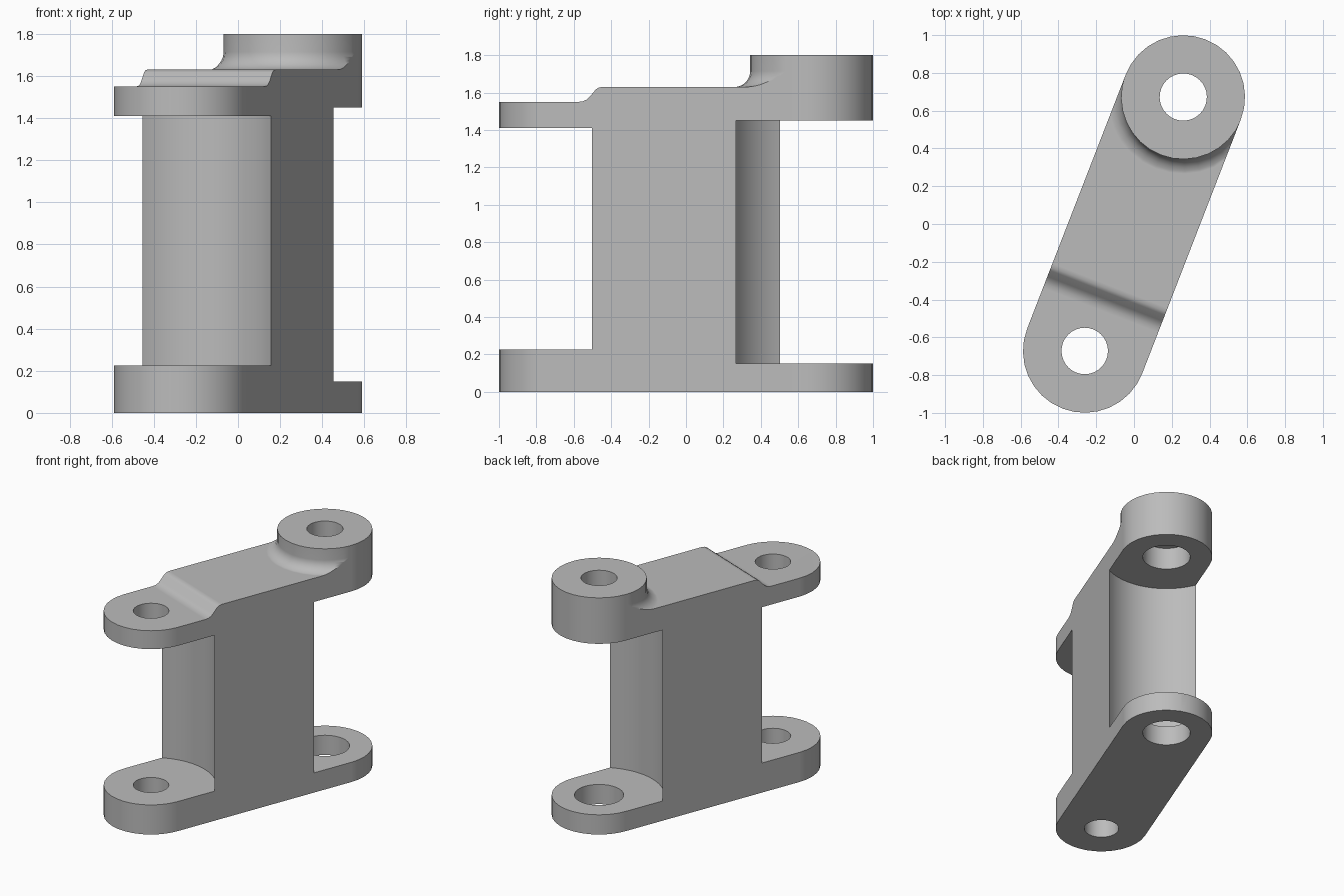
import bpy, bmesh
from math import sin, cos, pi, atan2, radians

cube = bpy.data.objects.get("Cube")
if cube:
    bpy.data.objects.remove(cube, do_unlink=True)

SIDES = 32
R = 0.327          # lug radius and half width of the arm
U = 0.721          # distance from centre to each bore axis
ANGLE = atan2(1.34, 0.52)

steel = bpy.data.materials.new("grey_steel")
steel.use_nodes = True
grey = (0.5, 0.5, 0.5, 1)
steel.diffuse_color = grey
steel.node_tree.nodes["Principled BSDF"].inputs["Base Color"].default_value = grey


def solid(name, rings):
    """Closed solid skinned through a stack of equal point rings."""
    bm = bmesh.new()
    rows = [[bm.verts.new(p) for p in ring] for ring in rings]
    for a, b in zip(rows, rows[1:]):
        for i in range(len(a)):
            j = (i + 1) % len(a)
            bm.faces.new((a[i], a[j], b[j], b[i]))
    bm.faces.new(rows[0][::-1])
    bm.faces.new(rows[-1])
    bmesh.ops.recalc_face_normals(bm, faces=bm.faces)
    mesh = bpy.data.meshes.new(name)
    bm.to_mesh(mesh)
    bm.free()
    mesh.materials.append(steel)
    ob = bpy.data.objects.new(name, mesh)
    bpy.context.collection.objects.link(ob)
    return ob


def lathe(name, u, profile, sides=SIDES):
    """Upright turned solid at u from (radius, height) pairs."""
    turns = [2 * pi * i / sides for i in range(sides)]
    return solid(name, [[(u + r * cos(t), r * sin(t), z) for t in turns] for r, z in profile])


def combine(target, tool, operation):
    bpy.context.view_layer.objects.active = target
    mod = target.modifiers.new("combine", 'BOOLEAN')
    mod.operation, mod.object, mod.solver = operation, tool, 'EXACT'
    bpy.ops.object.modifier_apply(modifier=mod.name)
    bpy.data.objects.remove(tool, do_unlink=True)


# Arm slab with the smooth step down to the front lug
side = [(-1.2, 0), (1.2, 0), (1.2, 1.63), (-0.35, 1.63), (-0.372, 1.627), (-0.39, 1.617),
        (-0.425, 1.578), (-0.443, 1.562), (-0.465, 1.553), (-0.49, 1.55), (-1.2, 1.55)]
arm = solid("double_link_arm", [[(u, v, z) for u, z in side] for v in (-0.6, 0.6)])

# Raised rear boss with a fillet at its foot
F = 0.085
fillet = [(R + 0.002 + F - F * sin(t), 1.629 + F - F * cos(t))
          for t in (radians(15 * k) for k in range(7))]
boss = lathe("boss", U, [(R + F, 1.5)] + fillet + [(R + 0.002, 1.8)])
combine(arm, boss, 'UNION')

# Trim everything to the rounded plan outline
half = SIDES // 2
arc = [-pi / 2 + pi * i / half for i in range(half + 1)]
plan = [(s * (U + R * cos(t)), s * R * sin(t)) for s in (1, -1) for t in arc]
outline = solid("outline", [[(u, v, z) for u, v in plan] for z in (-0.2, 2.2)])
combine(arm, outline, 'INTERSECT')

# Scooped gaps between the lugs
for u, low, high in ((-U, 0.225, 1.41), (U, 0.15, 1.45)):
    combine(arm, lathe("gap", u, [(0.45, low), (0.45, high)], 64), 'DIFFERENCE')

# Bores, with a wider counterbore from below at the rear
for u, r, low, high in ((-U, 0.123, -0.3, 2), (U, 0.125, 1.3, 2), (U, 0.17, -0.3, 1.62)):
    combine(arm, lathe("bore", u, [(r, low), (r, high)]), 'DIFFERENCE')

# Turn into place and shade
arm.rotation_euler.z = ANGLE
bpy.ops.object.select_all(action='DESELECT')
arm.select_set(True)
bpy.context.view_layer.objects.active = arm
bpy.ops.object.transform_apply(location=False, rotation=True, scale=False)
bpy.ops.object.shade_smooth_by_angle(angle=radians(30))
weighted = arm.modifiers.new("even_shading", 'WEIGHTED_NORMAL')
weighted.keep_sharp = True
